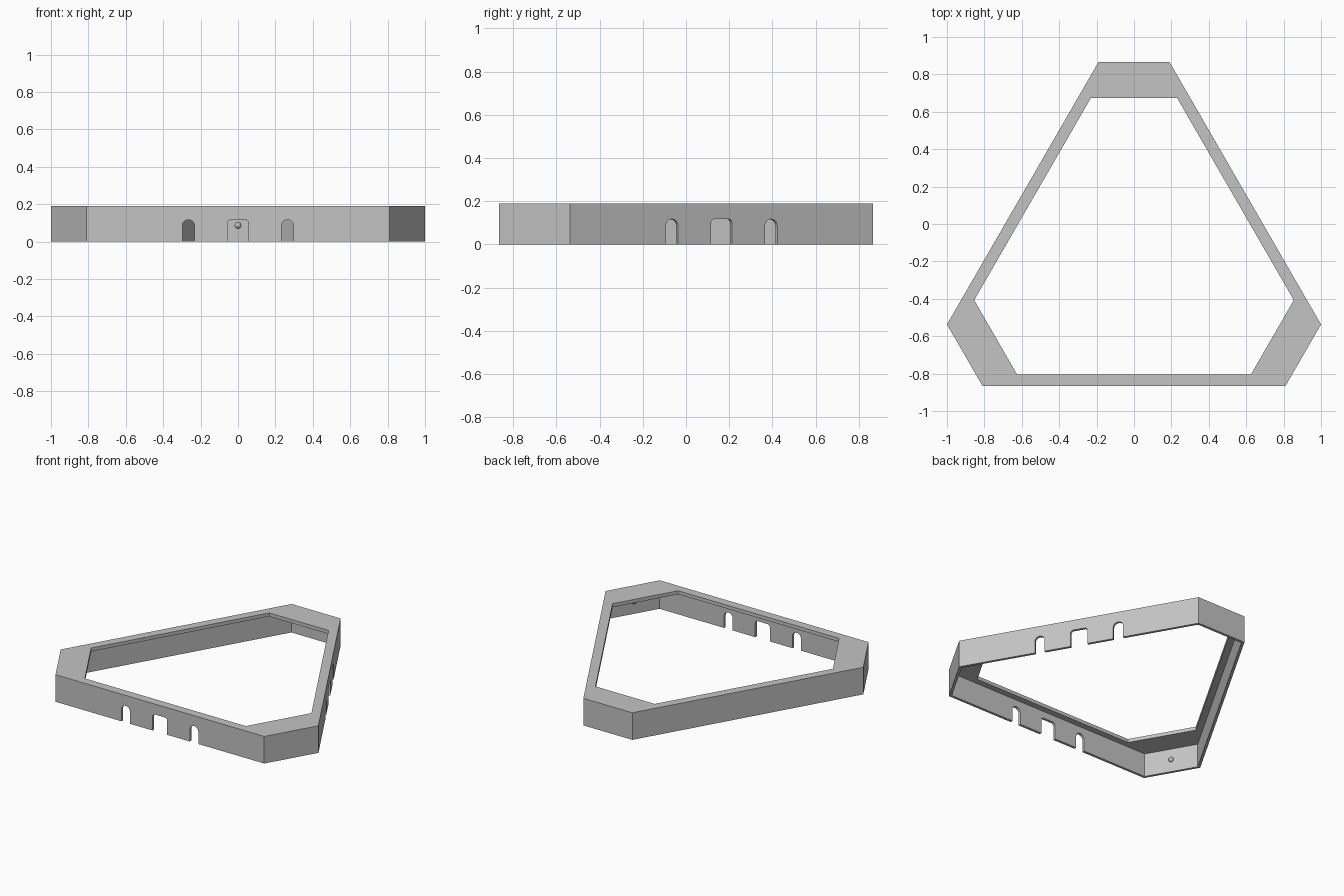
import bpy
import math
from mathutils import Matrix, Vector

cube = bpy.data.objects.get("Cube")
if cube:
    bpy.data.objects.remove(cube, do_unlink=True)

CENTRE_Y = -0.179
LONG, SHORT = 0.687, 1.045      # distances from centre to long and short sides
HEIGHT, WALL, PLATE = 0.19, 0.018, 0.025

grey = bpy.data.materials.new("grey")
grey.use_nodes = True
grey.diffuse_color = (0.55, 0.55, 0.55, 1)
grey.node_tree.nodes["Principled BSDF"].inputs["Base Color"].default_value = (0.55, 0.55, 0.55, 1)


def hexagon(long, short):
    """Corners where alternating long and short sides meet."""
    pts = []
    for i in range(6):
        a, b = math.radians(60 * i - 90), math.radians(60 * i - 30)
        da, db = (long, short) if i % 2 == 0 else (short, long)
        s = math.sin(b - a)
        pts.append(((da * math.sin(b) - db * math.sin(a)) / s,
                    (db * math.cos(a) - da * math.cos(b)) / s + CENTRE_Y))
    return pts


def prism(name, points, low, high, matrix=Matrix()):
    n = len(points)
    verts = [matrix @ Vector((x, y, z)) for z in (low, high) for x, y in points]
    faces = [list(range(n))[::-1], list(range(n, 2 * n))]
    faces += [(i, (i + 1) % n, (i + 1) % n + n, i + n) for i in range(n)]
    mesh = bpy.data.meshes.new(name)
    mesh.from_pydata(verts, [], faces)
    mesh.materials.append(grey)
    ob = bpy.data.objects.new(name, mesh)
    bpy.context.collection.objects.link(ob)
    return ob


def cut(target, cutter):
    cutter.hide_render = True
    mod = target.modifiers.new("cut", "BOOLEAN")
    mod.operation = "DIFFERENCE"
    mod.solver = "EXACT"
    mod.object = cutter
    bpy.context.view_layer.objects.active = target
    bpy.ops.object.modifier_apply(modifier=mod.name)
    bpy.data.objects.remove(cutter, do_unlink=True)


def arch(x, half, top, radius):
    """Doorway outline with rounded upper corners."""
    pts = [(x - half, -0.05), (x + half, -0.05)]
    for side, start in ((1, 0), (-1, 90)):
        for k in range(9):
            t = math.radians(start + k * 11.25)
            pts.append((x + side * (half - radius) + radius * math.cos(t),
                        top - radius + radius * math.sin(t)))
    # drop the repeated point at the crown of a full semicircle
    return [p for i, p in enumerate(pts)
            if i == 0 or math.dist(p, pts[i - 1]) > 1e-5]


def about_centre(degrees):
    return Matrix.Translation((0, CENTRE_Y, 0)) @ Matrix.Rotation(math.radians(degrees), 4, "Z")


# Hollow frame: walls below a flat top rim
frame = prism("frame", hexagon(LONG, SHORT), 0, HEIGHT)
cut(frame, prism("cavity_cutter", hexagon(LONG - WALL, SHORT - WALL), -0.1, HEIGHT - PLATE))
cut(frame, prism("opening_cutter", hexagon(0.626, 0.854), -0.2, HEIGHT + 0.1))

# Slots in the front and right long walls
upright = Matrix.Rotation(math.radians(90), 4, "X")
for turn in (0, 120):
    for x, half, radius in ((-0.265, 0.033, 0.033), (0, 0.057, 0.02), (0.265, 0.033, 0.033)):
        cut(frame, prism("slot_cutter", arch(x, half, 0.117, radius),
                         LONG - 0.04, LONG + 0.04, about_centre(turn) @ upright))

# Small locating studs inside the short walls
for turn, name in ((0, "back_stud"), (120, "left_stud"), (240, "right_stud")):
    place = about_centre(turn) @ Vector((0, SHORT - WALL, 0.087))
    bpy.ops.mesh.primitive_uv_sphere_add(segments=20, ring_count=12, radius=0.017, location=place)
    stud = bpy.context.object
    stud.name = name
    stud.data.materials.append(grey)
    bpy.ops.object.shade_smooth()
